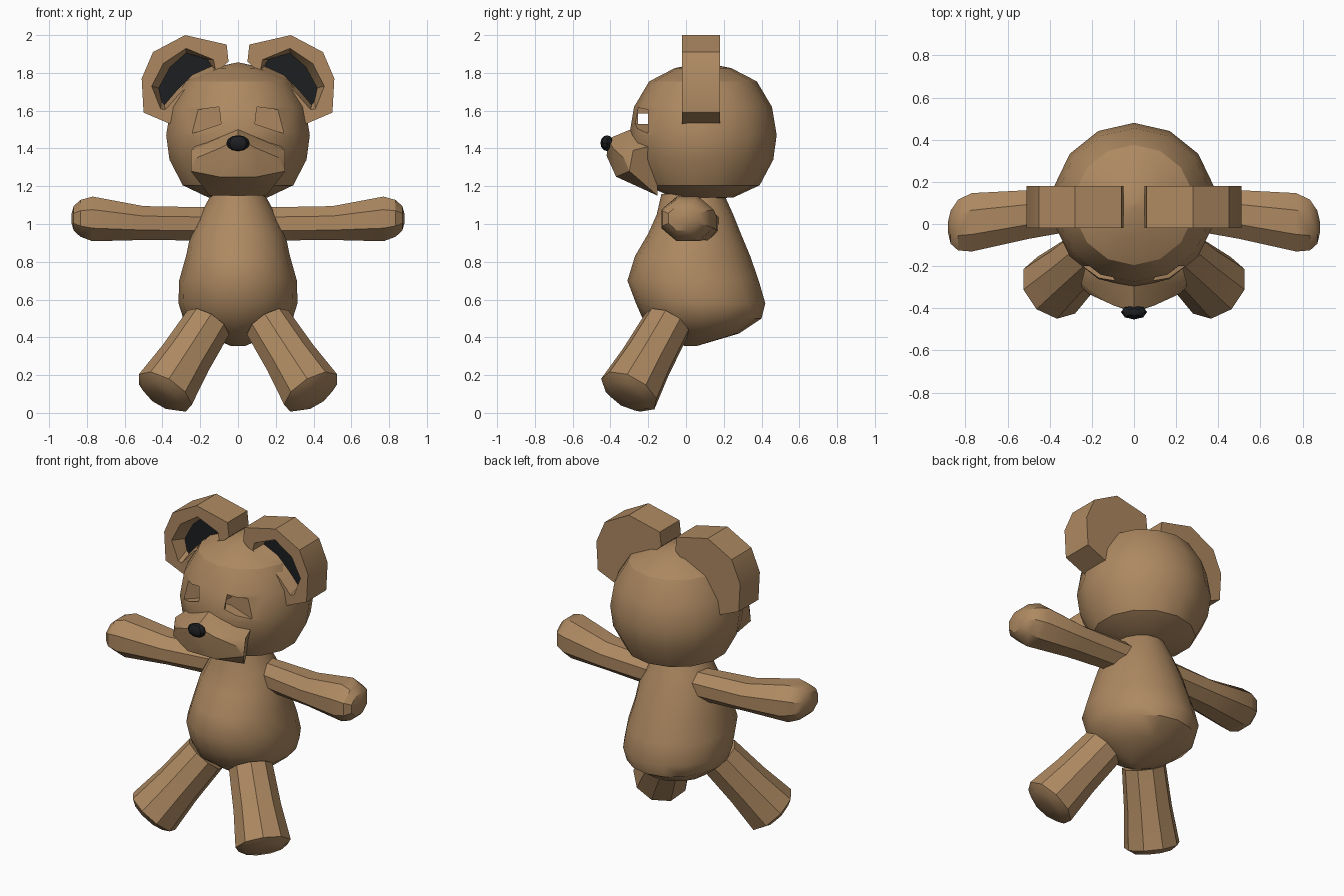
import bpy, bmesh, math
from mathutils import Vector

if "Cube" in bpy.data.objects:
    bpy.data.objects.remove(bpy.data.objects["Cube"])


def material(name, rgb):
    m = bpy.data.materials.new(name)
    m.diffuse_color = (*rgb, 1)
    m.use_nodes = True
    m.node_tree.nodes["Principled BSDF"].inputs["Base Color"].default_value = m.diffuse_color
    return m


BROWN = material("brown_plush", (0.42, 0.25, 0.12))
BLACK = material("black", (0.012, 0.013, 0.015))


def finish(name, bm, mats, angle=30):
    """Turn a bmesh into an object, smooth below the given angle."""
    bmesh.ops.recalc_face_normals(bm, faces=bm.faces[:])
    me = bpy.data.meshes.new(name)
    bm.to_mesh(me)
    bm.free()
    for m in mats:
        me.materials.append(m)
    ob = bpy.data.objects.new(name, me)
    bpy.context.collection.objects.link(ob)
    smooth(ob, angle)
    return ob


def smooth(ob, angle):
    bpy.ops.object.select_all(action='DESELECT')
    ob.select_set(True)
    bpy.context.view_layer.objects.active = ob
    bpy.ops.object.shade_smooth_by_angle(angle=math.radians(angle))


def loft(bm, rings, side=1, end_mat=0):
    """Skin rings of points, cap both ends, optionally mirrored in x."""
    vs = [[bm.verts.new((p[0] * side, p[1], p[2])) for p in r] for r in rings]
    n = len(vs[0])
    for a, b in zip(vs, vs[1:]):
        for i in range(n):
            j = (i + 1) % n
            bm.faces.new((a[i], a[j], b[j], b[i]))
    bm.faces.new(vs[0])
    bm.faces.new(vs[-1]).material_index = end_mat


def ring(center, u, v, n, phase=0.0):
    """Ellipse of n points around center with half axes u and v."""
    c, u, v = Vector(center), Vector(u), Vector(v)
    return [c + u * math.cos(t) + v * math.sin(t)
            for t in (2 * math.pi * i / n + phase for i in range(n))]


def extrude_outline(pts, y):
    return [(x, y, z) for x, z in pts]


# Head: lathed profile (radius, height)
profile = [(.005, 1.855), (.15, 1.825), (.285, 1.755), (.365, 1.62), (.39, 1.47),
           (.372, 1.34), (.30, 1.205), (.16, 1.14), (.005, 1.135)]
bm = bmesh.new()
loft(bm, [ring((0, .09, z), (0, -r, 0), (r, 0, 0), 14) for r, z in profile])
head = finish("head", bm, [BROWN])

# Eye sockets, joined behind the nose bridge
eye = [(.10, 1.62), (.25, 1.60), (.24, 1.48), (.09, 1.53)]
bm = bmesh.new()
for s in (1, -1):
    loft(bm, [extrude_outline(eye, -.5), extrude_outline(eye, -.2)], s)
sockets = finish("eye_socket_cutter", bm, [BROWN])
gap = [(-.13, 1.585), (.13, 1.585), (.13, 1.53), (-.13, 1.53)]
bm = bmesh.new()
loft(bm, [extrude_outline(gap, -.255), extrude_outline(gap, -.2)])
bridge = finish("bridge_cutter", bm, [BROWN])
for cutter in (sockets, bridge):
    cutter.hide_render = True
    bpy.context.view_layer.objects.active = head
    mod = head.modifiers.new("cut", 'BOOLEAN')
    mod.operation, mod.solver, mod.object = 'DIFFERENCE', 'EXACT', cutter
    bpy.ops.object.modifier_apply(modifier=mod.name)
    bpy.data.objects.remove(cutter)
smooth(head, 30)

# Muzzle: half a snout, mirrored
half = [(0, -.295, 1.50), (0, -.415, 1.45), (0, -.42, 1.36), (.10, -.385, 1.40),
        (.22, -.33, 1.35), (.25, -.28, 1.39), (.25, -.30, 1.28), (.10, -.37, 1.25),
        (.22, -.16, 1.42), (.15, -.15, 1.15), (0, -.37, 1.25), (0, -.15, 1.15)]
faces = [(0, 1, 3), (1, 2, 3), (0, 3, 5), (3, 4, 5), (0, 5, 8), (2, 10, 7, 3),
         (3, 7, 6, 4), (4, 6, 5), (10, 11, 9, 7), (7, 9, 6), (5, 6, 9, 8),
         (0, 8, 9, 11)]
bm = bmesh.new()
for s in (1, -1):
    vs = [bm.verts.new((x * s, y, z)) for x, y, z in half]
    for f in faces:
        bm.faces.new([vs[i] for i in f])
bmesh.ops.remove_doubles(bm, verts=bm.verts[:], dist=1e-4)
finish("muzzle", bm, [BROWN])

# Nose
bm = bmesh.new()
bmesh.ops.create_uvsphere(bm, u_segments=8, v_segments=6, radius=1)
for v in bm.verts:
    v.co = Vector((v.co.x * .062, v.co.y * .035 - .418, v.co.z * .042 + 1.428))
finish("nose", bm, [BLACK])

# Ears: thick outline with a rim, sloped inner wall and dark floor
outer = [(.06, 1.95), (.28, 2.0), (.45, 1.91), (.51, 1.77), (.50, 1.59),
         (.36, 1.53), (.27, 1.66), (.15, 1.77), (.05, 1.86)]
rim = [(.13, 1.87), (.275, 1.93), (.395, 1.85), (.457, 1.73), (.41, 1.61),
       (.385, 1.605), (.31, 1.69), (.22, 1.77), (.12, 1.82)]
floor = [(.16, 1.87), (.275, 1.905), (.36, 1.83), (.42, 1.72), (.405, 1.65),
         (.39, 1.63), (.33, 1.70), (.24, 1.79), (.14, 1.835)]
for s, label in ((1, "left"), (-1, "right")):
    bm = bmesh.new()
    loft(bm, [extrude_outline(outer, .18), extrude_outline(outer, -.02),
              extrude_outline(rim, -.02), extrude_outline(floor, .06)], s, 1)
    finish(label + "_ear", bm, [BROWN, BLACK])

# Body: rings of (height, half width, front y, back y)
body = [(1.16, .14, -.13, .20), (1.05, .20, -.155, .25), (.95, .25, -.20, .29),
        (.83, .275, -.27, .34), (.70, .312, -.31, .385), (.58, .315, -.265, .42),
        (.50, .29, -.23, .40), (.42, .19, -.12, .28), (.355, .04, -.01, .06)]
bm = bmesh.new()
loft(bm, [ring((0, (f + b) / 2, z), (w, 0, 0), (0, (b - f) / 2, 0), 16)
          for z, w, f, b in body])
finish("body", bm, [BROWN], 40)

# Arms with rounded hands: rings of (x, y, z, y radius, z radius)
arm = [(.12, .085, 1.0, .095, .095), (.50, .045, 1.005, .125, .097),
       (.77, .008, 1.027, .15, .128), (.835, -.005, 1.03, .13, .105),
       (.87, -.015, 1.03, .085, .07), (.882, -.015, 1.03, .03, .025)]
for s, label in ((1, "left"), (-1, "right")):
    bm = bmesh.new()
    loft(bm, [ring((x, y, z), (0, ry, 0), (0, 0, rz), 8, math.pi / 8)
              for x, y, z, ry, rz in arm], s)
    finish(label + "_arm", bm, [BROWN])

# Legs splayed forward and outward, with slightly domed soles
hip, foot = Vector((.16, -.10, .47)), Vector((.393, -.305, .105))
axis = (foot - hip).normalized()
u = axis.cross(Vector((0, 0, 1))).normalized()
w = axis.cross(u)
for s, label in ((1, "left"), (-1, "right")):
    bm = bmesh.new()
    loft(bm, [ring(hip + axis * d, u * r, w * r, 9)
              for d, r in ((0, .13), (.25, .142), (.47, .165), (.50, .12), (.508, .04))], s)
    finish(label + "_leg", bm, [BROWN])
